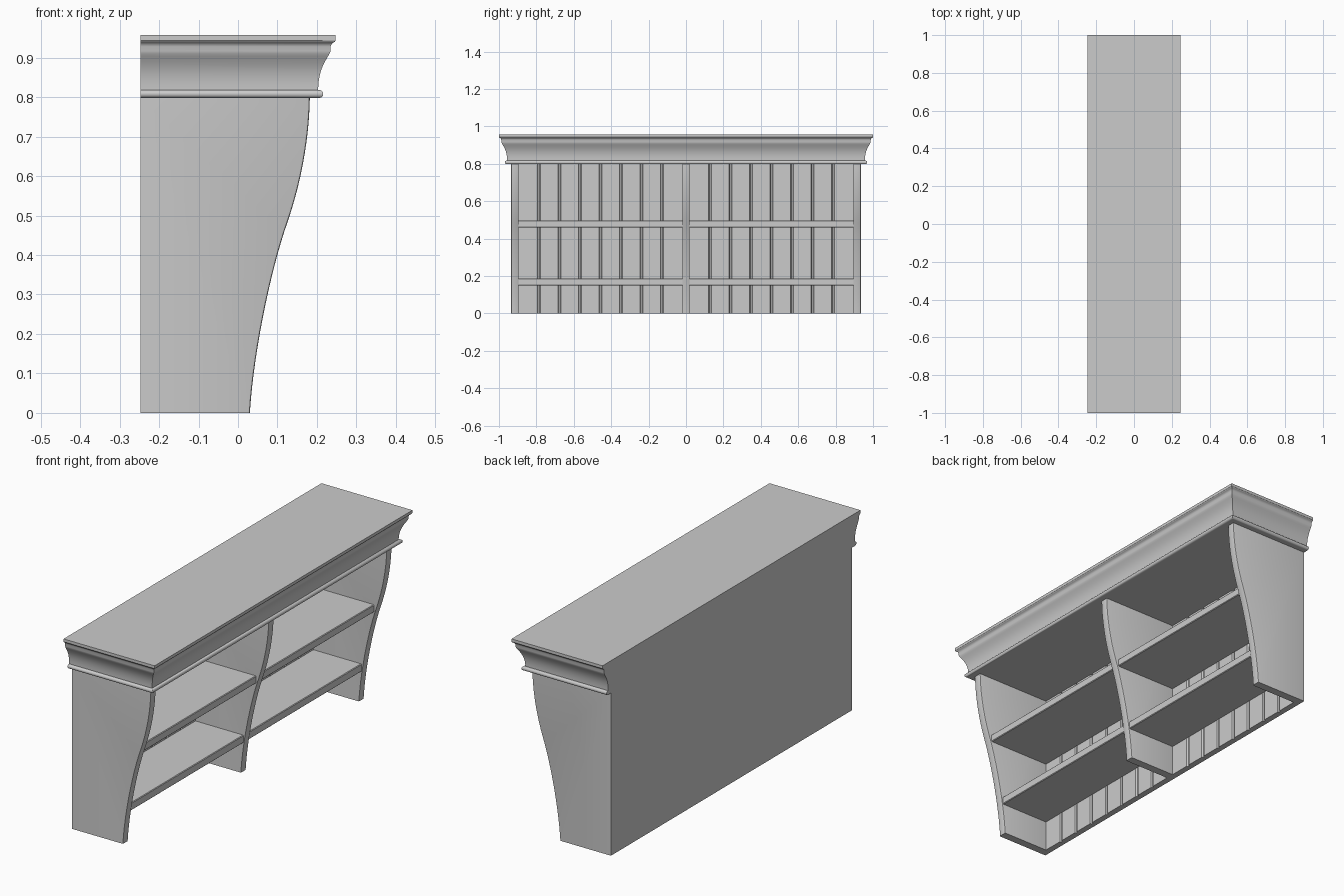
import bpy, bmesh, math
from mathutils import Vector, geometry

if "Cube" in bpy.data.objects:
    bpy.data.objects.remove(bpy.data.objects["Cube"])

BACK = -0.247          # rear plane
WALL = BACK + 0.03     # front face of the back board


def loft(name, rings):
    """Bridge closed rings of 3D points and cap both ends."""
    bm = bmesh.new()
    loops = [[bm.verts.new(p) for p in ring] for ring in rings]
    n = len(loops[0])
    for a, b in zip(loops, loops[1:]):
        for i in range(n):
            j = (i + 1) % n
            bm.faces.new((a[i], a[j], b[j], b[i]))
    bm.faces.new(loops[0])
    bm.faces.new(loops[-1])
    bmesh.ops.recalc_face_normals(bm, faces=bm.faces)
    mesh = bpy.data.meshes.new(name)
    bm.to_mesh(mesh)
    bm.free()
    mesh.shade_smooth()
    mesh.set_sharp_from_angle(angle=math.radians(30))
    obj = bpy.data.objects.new(name, mesh)
    bpy.context.collection.objects.link(obj)
    return obj


def bezier(points, steps):
    return geometry.interpolate_bezier(*[Vector(p) for p in points], steps)


# S-curved front edge shared by the three uprights, as (x, z)
curve = bezier([(0.03, 0), (0.04, 0.16), (0.085, 0.37), (0.126, 0.485)], 16)
curve += bezier([(0.126, 0.485), (0.155, 0.57), (0.18, 0.68), (0.182, 0.8)], 16)[1:]


def upright(name, y, back):
    """Curved panel with softened front edges."""
    half, soft = 0.02, 0.005
    rings = []
    for dy, inset in ((-half, soft), (-half + soft * 0.3, soft * 0.3),
                      (-half + soft, 0), (half - soft, 0),
                      (half - soft * 0.3, soft * 0.3), (half, soft)):
        ring = [(back, y + dy, 0)]
        ring += [(p.x - inset, y + dy, p.y) for p in curve]
        ring.append((back, y + dy, 0.8))
        rings.append(ring)
    loft(name, rings)


upright("side_panel_left", -0.915, BACK)
upright("side_panel_right", 0.915, BACK)
upright("center_divider", 0, WALL)

# Shelves, two levels in each bay
for level, z0, z1, front in (("lower", 0.15, 0.188, 0.044), ("upper", 0.46, 0.497, 0.112)):
    for side, s in (("left", -1), ("right", 1)):
        c = 0.003
        profile = [(WALL, z0), (front - c, z0), (front, z0 + c),
                   (front, z1 - c), (front - c, z1), (WALL, z1)]
        loft(f"{level}_shelf_{side}",
             [[(x, s * y, z) for x, z in profile] for y in (0.02, 0.895)])

# Back board with vertical grooves
outline = [(BACK, 0.895), (BACK, -0.895), (WALL, -0.895)]
grooves = sorted(s * (0.02 + 0.1095 * k) for k in range(1, 8) for s in (-1, 1))
for g in grooves:
    outline += [(WALL, g - 0.008), (WALL - 0.007, g - 0.004),
                (WALL - 0.007, g + 0.004), (WALL, g + 0.008)]
outline.append((WALL, 0.895))
loft("back_board", [[(x, y, z) for x, y in outline] for z in (0, 0.8)])

# Crown moulding profile (x, z): bead, cove, small ovolo, top slab
crown = [(0.203, 0.798)]
crown += [(0.206 + 0.01 * math.cos(a), 0.808 + 0.01 * math.sin(a))
          for a in [math.radians(-90 + 22.5 * i) for i in range(9)]]
crown.append((0.203, 0.818))
crown += [tuple(p) for p in bezier([(0.203, 0.819), (0.204, 0.865),
                                    (0.217, 0.885), (0.232, 0.91)], 12)]
crown += [(0.2345, 0.917), (0.2345, 0.928), (0.237, 0.934), (0.241, 0.938),
          (0.245, 0.94), (0.247, 0.943), (0.247, 0.957)]
# Swept round the front and both ends with mitred corners
loft("crown_top", [[(BACK, -0.753 - x, z), (x, -0.753 - x, z),
                    (x, 0.753 + x, z), (BACK, 0.753 + x, z)] for x, z in crown])
